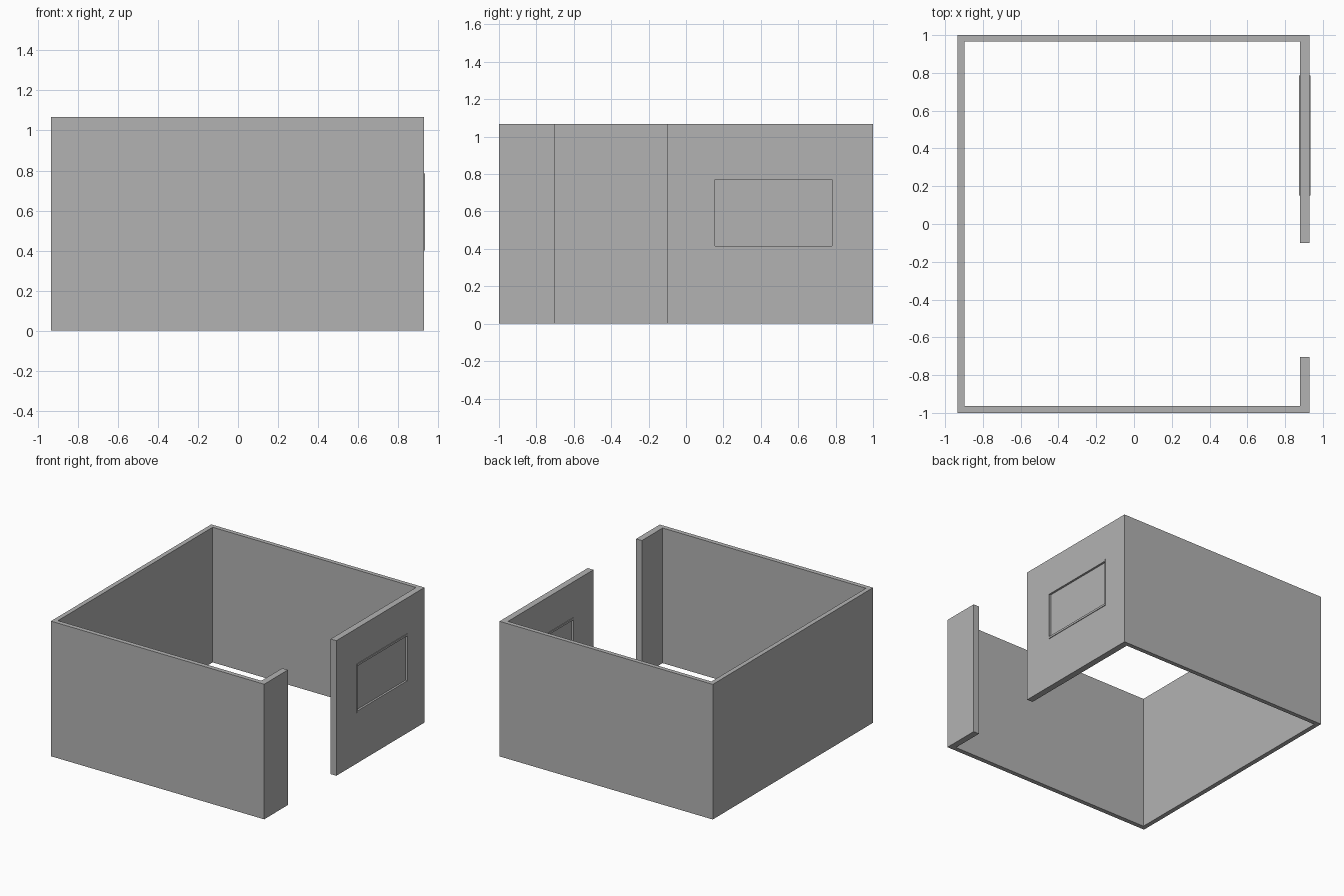
import bpy, bmesh
from mathutils import Vector

if "Cube" in bpy.data.objects:
    bpy.data.objects.remove(bpy.data.objects["Cube"])

H = 1.067                       # wall height
XL, XO, XI = -0.934, 0.929, 0.879   # left wall outer face, right wall outer and inner faces
Y0, Y1 = 0.15, 0.785            # window frame width range
Z0, Z1 = 0.400, 0.786           # window frame height range

grey = bpy.data.materials.new("dark_grey")
grey.diffuse_color = (0.45, 0.45, 0.45, 1)
grey.use_nodes = True
grey.node_tree.nodes["Principled BSDF"].inputs["Base Color"].default_value = grey.diffuse_color


def finish(name, bm):
    bmesh.ops.recalc_face_normals(bm, faces=bm.faces)
    me = bpy.data.meshes.new(name)
    bm.to_mesh(me)
    bm.free()
    me.materials.append(grey)
    ob = bpy.data.objects.new(name, me)
    bpy.context.collection.objects.link(ob)
    return ob


def box(name, lo, hi):
    bm = bmesh.new()
    bmesh.ops.create_cube(bm, size=1)
    lo, hi = Vector(lo), Vector(hi)
    for v in bm.verts:
        v.co = (lo + hi) / 2 + v.co * (hi - lo)
    return finish(name, bm)


# walls: one continuous plan outline with a doorway gap on the right side
plan = [(XO, -0.704), (XO, -1), (XL, -1), (XL, 1), (XO, 1), (XO, -0.10),
        (XI, -0.10), (XI, 0.966), (-0.898, 0.966), (-0.898, -0.964),
        (XI, -0.964), (XI, -0.704)]
bm = bmesh.new()
base = bm.faces.new([bm.verts.new((x, y, 0)) for x, y in plan])
ext = bmesh.ops.extrude_face_region(bm, geom=[base], use_keep_orig=True)
top = [g for g in ext["geom"] if isinstance(g, bmesh.types.BMVert)]
bmesh.ops.translate(bm, verts=top, vec=(0, 0, H))
walls = finish("walls", bm)

# window opening
cutter = box("window_cutter", (0.8, Y0 + 0.002, Z0 + 0.002), (1.0, Y1 - 0.002, Z1 - 0.002))
cutter.hide_render = True
cutter.hide_viewport = True
cut = walls.modifiers.new("window_opening", "BOOLEAN")
cut.object = cutter
cut.operation = "DIFFERENCE"
cut.solver = "EXACT"

# window frame, standing slightly proud of both wall faces
FX0, FX1 = XI - 0.005, XO + 0.005
RAIL, STILE = 0.016, 0.005
for name, za, zb in (("window_sill", Z0, Z0 + RAIL), ("window_head", Z1 - RAIL, Z1)):
    box(name, (FX0, Y0, za), (FX1, Y1, zb))
for name, ya, yb in (("window_stile_front", Y0, Y0 + STILE),
                     ("window_stile_back", Y1 - STILE, Y1)):
    box(name, (FX0, ya, Z0 + RAIL), (FX1, yb, Z1 - RAIL))

# window pane, slightly recessed from both sides of the frame
mid = (XI + XO) / 2
box("window_pane", (mid - 0.014, Y0 + STILE, Z0 + RAIL), (mid + 0.014, Y1 - STILE, Z1 - RAIL))
